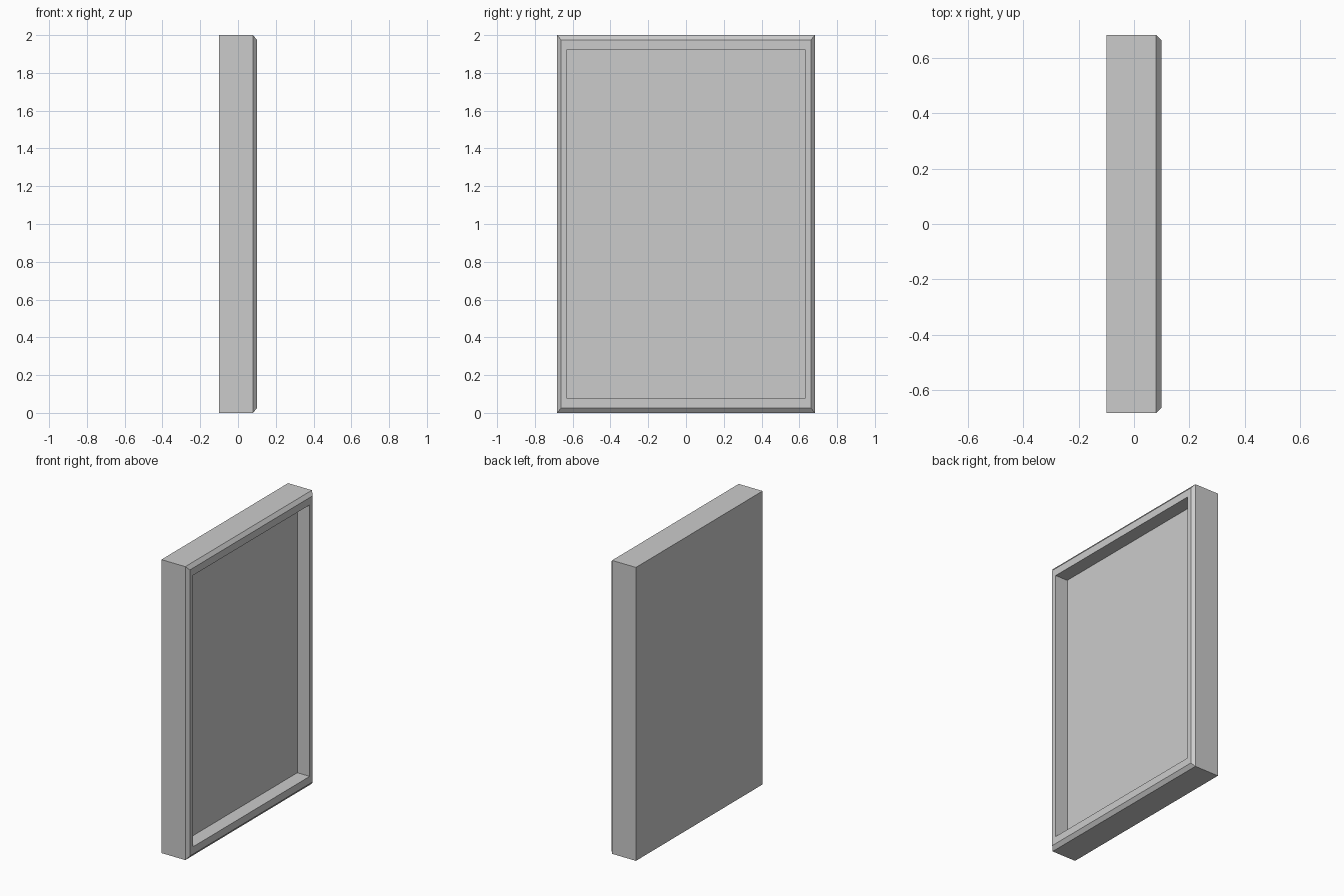
import bpy, bmesh

if "Cube" in bpy.data.objects:
    bpy.data.objects.remove(bpy.data.objects["Cube"])

# Rectangular rings from the back, over the chamfered rim, into the recess:
# (x, half width in y, bottom/top margin in z)
profile = [
    (-0.10, 0.682, 0.0),     # back edge
    (0.08, 0.682, 0.0),      # start of rim chamfer
    (0.10, 0.662, 0.025),    # outer edge of rim face
    (0.10, 0.629, 0.075),    # inner edge of rim face
    (0.007, 0.629, 0.075),   # recess floor
]

bm = bmesh.new()


def ring(x, half_y, margin):
    corners = [(-half_y, margin), (half_y, margin),
               (half_y, 2 - margin), (-half_y, 2 - margin)]
    return [bm.verts.new((x, y, z)) for y, z in corners]


rings = [ring(*p) for p in profile]

# Walls, chamfer and rim
for a, b in zip(rings, rings[1:]):
    for i in range(4):
        j = (i + 1) % 4
        bm.faces.new((a[i], a[j], b[j], b[i]))

# Back and recessed panel
bm.faces.new(rings[0][::-1])
bm.faces.new(rings[-1])
bmesh.ops.recalc_face_normals(bm, faces=bm.faces)

mesh = bpy.data.meshes.new("framed_panel")
bm.to_mesh(mesh)
bm.free()
panel = bpy.data.objects.new("framed_panel", mesh)
bpy.context.collection.objects.link(panel)
